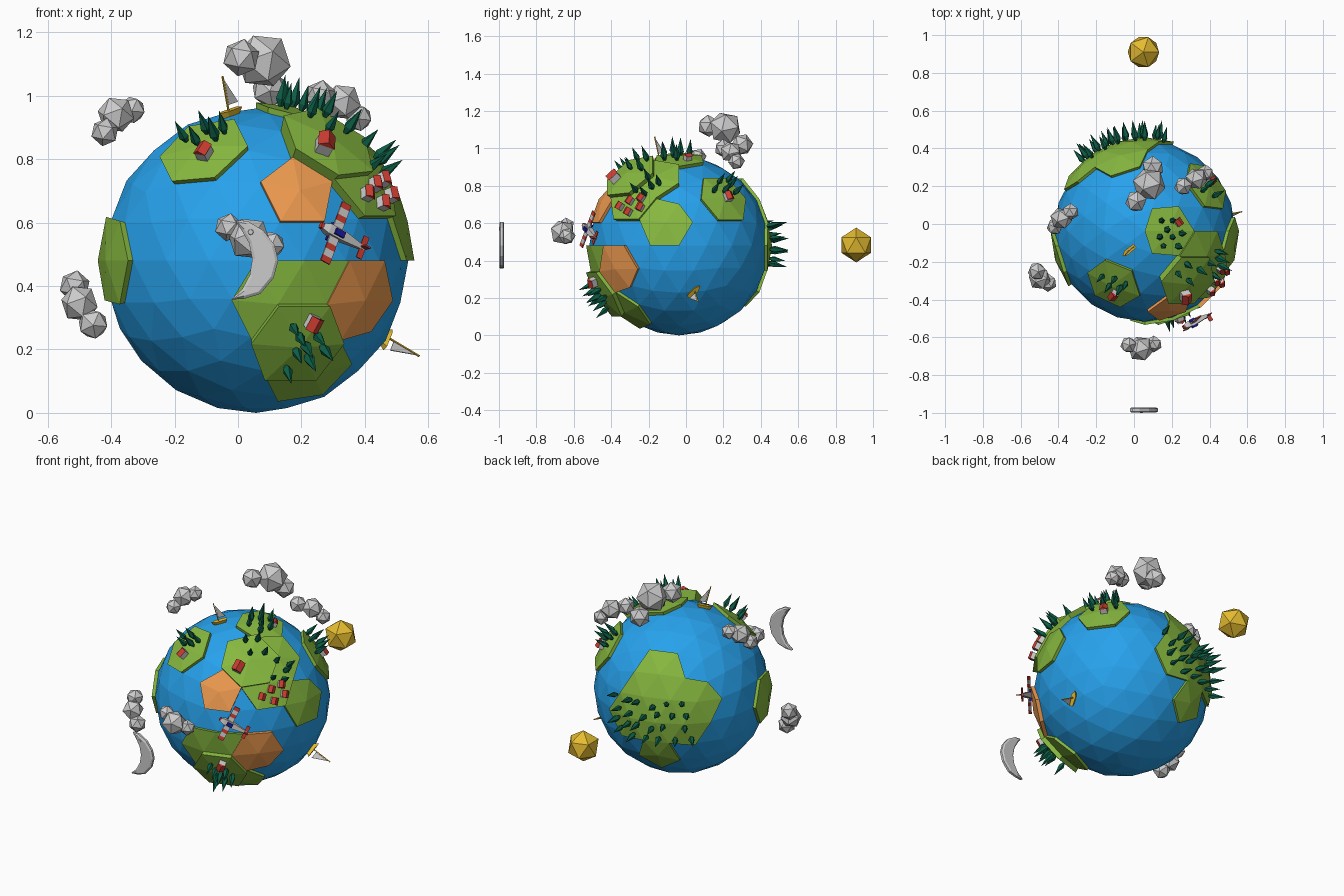
import bpy, bmesh, math, random
from mathutils import Vector, Matrix

if "Cube" in bpy.data.objects:
    bpy.data.objects.remove(bpy.data.objects["Cube"])

random.seed(4)
R, C = 0.48, Vector((0.057, -0.037, 0.48))


def material(name, rgb):
    m = bpy.data.materials.new(name)
    m.diffuse_color = (*rgb, 1)
    m.use_nodes = True
    m.node_tree.nodes["Principled BSDF"].inputs["Base Color"].default_value = m.diffuse_color
    return m


OCEAN = material("ocean_blue", (0.02, 0.36, 0.84))
GRASS = material("grass_green", (0.24, 0.48, 0.05))
SAND = material("desert_orange", (0.87, 0.33, 0.08))
PINE = material("pine_green", (0.004, 0.11, 0.06))
RED = material("red", (0.6, 0.045, 0.03))
GOLD = material("gold", (0.78, 0.5, 0.03))
NAVY = material("navy", (0.01, 0.01, 0.3))


def add(name, mesh, M=Matrix()):
    ob = bpy.data.objects.new(name, mesh)
    ob.matrix_world = M
    bpy.context.collection.objects.link(ob)
    return ob


def to_mesh(name, bm, *mats):
    bmesh.ops.recalc_face_normals(bm, faces=bm.faces)
    me = bpy.data.meshes.new(name)
    bm.to_mesh(me)
    bm.free()
    for m in mats:
        if m:
            me.materials.append(m)
    return me


def poly_mesh(name, verts, faces, *mats):
    bm = bmesh.new()
    vs = [bm.verts.new(v) for v in verts]
    for f in faces:
        bm.faces.new([vs[i] for i in f])
    return to_mesh(name, bm, *mats)


def ico(name, pos, r, sub=1, mat=None, spin=0):
    bm = bmesh.new()
    bmesh.ops.create_icosphere(bm, subdivisions=sub, radius=r)
    return add(name, to_mesh(name, bm, mat), Matrix.Translation(pos) @ Matrix.Rotation(spin, 4, (1, 2, 3)))


BOX = [(0, 1, 3, 2), (4, 6, 7, 5), (0, 4, 5, 1), (2, 3, 7, 6), (0, 2, 6, 4), (1, 5, 7, 3)]


def box(name, c, s, mat, M):
    vs = [[c[k] + s[k] * (a, b, d)[k] / 2 for k in range(3)] for a in (-1, 1) for b in (-1, 1) for d in (-1, 1)]
    return add(name, poly_mesh(name, vs, BOX, mat), M)


def frame(d, level, heading=(0.3, 0.2, 1)):
    """Local frame on the globe: z is outward, x follows the heading."""
    n = Vector(d).normalized()
    h = Vector(heading)
    x = (h - n * h.dot(n)).normalized()
    M = Matrix((x, n.cross(x), n)).transposed().to_4x4()
    M.translation = C + n * R * level
    return M


def on(view, a, b, L=1.12):
    """Direction of the globe point seen at grid position a, b of a view."""
    axes = {"front": (0, 2, 1, -1), "back": (0, 2, 1, 1), "top": (0, 1, 2, 1), "right": (1, 2, 0, 1)}[view]
    i, j, k, sign = axes
    d = Vector()
    d[i], d[j] = (a - C[i]) / R / L, (b - C[j]) / R / L
    d[k] = sign * math.sqrt(max(0.0, 1 - d[i] ** 2 - d[j] ** 2))
    return d


# Globe
ico("ocean", C, R, 3, OCEAN)

# Land tiles: fans of triangles round icosphere vertices, raised outward
def land(name, level, centres, mat=GRASS):
    bm = bmesh.new()
    bmesh.ops.create_icosphere(bm, subdivisions=3, radius=R)
    keep = set()
    for c in centres:
        c = Vector(c).normalized()
        keep |= set(max(bm.verts, key=lambda v: v.co.dot(c)).link_faces)
    bmesh.ops.delete(bm, geom=[f for f in bm.faces if f not in keep], context='FACES')
    for v in bm.verts:
        v.co *= 0.985
    ext = bmesh.ops.extrude_face_region(bm, geom=bm.faces[:])
    for v in ext["geom"]:
        if isinstance(v, bmesh.types.BMVert):
            v.co *= level / 0.985
    add(name, to_mesh(name, bm, mat), Matrix.Translation(C))


land("north_west_island", 1.04, [(-.362, -.588, .724)])
land("north_island", 1.04, [(.27, 0, .96)])
land("east_island", 1.04, [(.957, -.148, .251)])
land("north_east_island", 1.04, [(.688, .5, .526)])
land("west_island", 1.04, [(-.951, -.309, 0)])
land("village_plateau", 1.065, [(.688, -.5, .526), (.638, -.263, .724)])
land("high_plateau", 1.12, [(.448, -.526, .724)])
land("north_desert", 1.035, [(.276, -.85, .447)], SAND)
land("south_desert", 1.045, [(.687, -.68, -.251)], SAND)
land("south_continent", 1.035, [(.138, -.95, -.276), (.447, -.85, -.276), (.362, -.588, -.724)])
land("south_plateau", 1.09, [(.263, -.809, -.526)])
land("back_continent", 1.035, [(-.263, .809, .526), (-.447, .85, .276), (-.138, .951, .276), (-.309, .951, 0),
                               (-.687, .682, .251), (-.588, .809, 0), (0, 1, 0), (-.276, .85, -.447)])

# Pine tree: five-sided, widest just above its foot
ring = [(.02 * math.cos(i * math.tau / 5), .02 * math.sin(i * math.tau / 5), .022) for i in range(5)]
foot = [(x * .4, y * .4, -.004) for x, y, z in ring]
PINE_MESH = poly_mesh("pine", foot + ring + [(0, 0, .1)],
                      [(4, 3, 2, 1, 0)] + [(i, (i + 1) % 5, 5 + (i + 1) % 5, 5 + i) for i in range(5)]
                      + [(5 + i, 5 + (i + 1) % 5, 10) for i in range(5)], PINE)


def trees(name, level, view, spots):
    for a, b in spots:
        M = frame(on(view, a, b, level + .08), level) @ Matrix.Rotation(random.random() * 6, 4, 'Z')
        add(name, PINE_MESH, M @ Matrix.Scale(random.uniform(.8, 1.0), 4))


trees("north_west_pine", 1.035, "top", [(-.18, -.29), (-.14, -.34), (-.11, -.30), (-.08, -.35), (-.05, -.33)])
trees("north_pine", 1.035, "top", [(.15, .02), (.21, .02), (.18, -.03), (.14, -.07), (.21, -.07), (.26, -.05),
                                   (.24, -.12), (.16, -.12)])
trees("high_pine", 1.11, "top", [(.29, -.22), (.24, -.27), (.30, -.31), (.36, -.25)])
trees("plateau_pine", 1.06, "right", [(-.28, .79), (-.23, .77), (-.19, .81), (-.21, .86), (-.15, .83)])
trees("north_east_pine", 1.035, "right", [(.16, .79), (.19, .84), (.22, .79), (.25, .82), (.28, .78), (.24, .85)])
trees("south_pine", 1.08, "front", [(.18, .26), (.26, .23), (.22, .20), (.28, .19), (.16, .12), (.19, .18), (.23, .16),
                                    (.20, .23)])
trees("back_pine", 1.03, "back", [(-.28 + .08 * i + .03 * (j % 2) + random.uniform(-.015, .015),
                                   .39 + .068 * j + random.uniform(-.015, .015)) for i in range(6) for j in range(4)])

# Houses: grey walls with a red gable roof
w, d, e, p = .022, .019, .028, .042
HOUSE_WALLS = poly_mesh("house_walls", [(x, y, z) for x in (-w, w) for y in (-d, d) for z in (-.005, e)], BOX)
HOUSE_ROOF = poly_mesh("house_roof", [(x, y, z) for x in (-w * 1.1, w * 1.1)
                                      for y, z in ((-d * 1.2, e - .002), (d * 1.2, e - .002), (0, p))],
                       [(0, 1, 2), (3, 5, 4), (0, 3, 4, 1), (1, 4, 5, 2), (2, 5, 3, 0)], RED)


def house(level, view, a, b, s=1.0):
    M = frame(on(view, a, b, level + .04), level) @ Matrix.Scale(s, 4)
    add("house_walls", HOUSE_WALLS, M)
    add("house_roof", HOUSE_ROOF, M)


house(1.035, "top", -.11, -.38)
house(1.035, "top", .24, .01, .8)
house(1.115, "front", .275, .85, 1.25)
house(1.035, "right", .23, .745)
house(1.085, "front", .24, .28)
for y, z in ((-.36, .695), (-.305, .725), (-.245, .74), (-.315, .665), (-.25, .69)):
    house(1.06, "right", y, z, .85)

# Clouds: clusters of icosahedra
CLOUDS = {
    "top_cloud": [(.01, .12, 1.12, .06), (.08, .21, 1.11, .09), (.1, .3, 1.02, .06)],
    "back_cloud": [(.26, .2, 1.0, .05), (.33, .24, .98, .06), (.38, .27, .93, .045)],
    "left_cloud": [(-.42, -.015, .885, .045), (-.385, .03, .94, .06), (-.335, .065, .955, .045)],
    "low_left_cloud": [(-.515, -.25, .40, .05), (-.5, -.29, .345, .06), (-.457, -.31, .28, .05)],
    "front_cloud": [(-.03, -.64, .585, .045), (.035, -.66, .55, .07), (.105, -.635, .53, .045)]}
for name, puffs in CLOUDS.items():
    for i, (x, y, z, r) in enumerate(puffs):
        ico(name, (x, y, z), r, 1, None, i * .9 + .3)

# Sun and moon
ico("sun", (.05, .91, .483), .093, 1, GOLD)
rim = [(-.01, .607), (.03, .605), (.08, .575), (.115, .53), (.127, .48), (.112, .425), (.07, .375), (.02, .36),
       (-.022, .357), (.013, .39), (.037, .435), (.045, .485), (.035, .535), (.012, .575)]
bm = bmesh.new()
face = bm.faces.new([bm.verts.new((x, -.992, z)) for x, z in rim])
back = bmesh.ops.extrude_face_region(bm, geom=[face])["geom"]
bmesh.ops.translate(bm, vec=(0, .014, 0), verts=[v for v in back if isinstance(v, bmesh.types.BMVert)])
caps = [f for f in bm.faces if len(f.verts) > 4]
for f in caps:
    f.normal_update()
bmesh.ops.recalc_face_normals(bm, faces=bm.faces)
bmesh.ops.inset_individual(bm, faces=caps, thickness=.009, depth=.006)
add("moon", to_mesh("moon", bm))
bm = bmesh.new()
bmesh.ops.create_cone(bm, cap_ends=True, segments=8, radius1=.011, radius2=.008, depth=.006)
add("moon_crater", to_mesh("moon_crater", bm),
    Matrix.Translation((.04, -.997, .57)) @ Matrix.Rotation(math.pi / 2, 4, 'X'))

# Aeroplane: x forward, z away from the globe
P = frame((.27, -.475, .075), 1.15, (-.15, -.04, .07))
sect = [(.075, .010), (.055, .016), (.0, .016), (-.085, .006)]
vs = [(x, r * sy, r * sz + .002) for x, r in sect for sy, sz in ((-1, -1), (1, -1), (1, 1), (-1, 1))]
add("plane_body", poly_mesh("plane_body", vs, [(3, 2, 1, 0), (12, 13, 14, 15)] + [
    (4 * k + i, 4 * k + (i + 1) % 4, 4 * k + 4 + (i + 1) % 4, 4 * k + 4 + i) for k in range(3) for i in range(4)]), P)
box("plane_nose", (.078, 0, .002), (.012, .018, .018), RED, P)
box("plane_canopy", (.02, 0, .02), (.034, .02, .014), NAVY, P)
for s in (-1, 1):
    for y, l, mat in ((.025, .03, None), (.05, .02, RED), (.072, .024, None), (.094, .02, RED)):
        box("plane_wing", (.026, s * y, .004), (.034, l, .007), mat, P)
    box("plane_engine", (.03, s * .024, -.008), (.03, .012, .014), NAVY, P)
    box("plane_tailplane", (-.078, s * .02, .005), (.02, .036, .005), RED, P)
box("plane_fin", (-.08, 0, .02), (.022, .005, .032), RED, P)


# Sailing boats: x along the hull, z up the mast
def boat(d, heading):
    M = frame(d, .99, heading)
    deck = [(-.042, -.012), (.02, -.015), (.048, 0), (.02, .015), (-.042, .012)]
    vs = [(x * .7, y * .5, -.004) for x, y in deck] + [(x, y, .018) for x, y in deck]
    add("boat_hull", poly_mesh("boat_hull", vs, [(4, 3, 2, 1, 0), (5, 6, 7, 8, 9)] + [
        (i, (i + 1) % 5, 5 + (i + 1) % 5, 5 + i) for i in range(5)], GOLD), M)
    box("boat_mast", (.006, 0, .07), (.005, .005, .12), GOLD, M)
    sail = [(x, y, z) for y in (-.0015, .0015) for x, z in ((.002, .115), (.002, .035), (-.038, .035))]
    add("boat_sail", poly_mesh("boat_sail", sail, [(0, 1, 2), (5, 4, 3), (0, 3, 4, 1), (1, 4, 5, 2), (2, 5, 3, 0)]), M)


boat((-.08, -.1, .46), (-.75, -.65, 0))
boat((.42, .08, -.25), (0, .62, .78))
